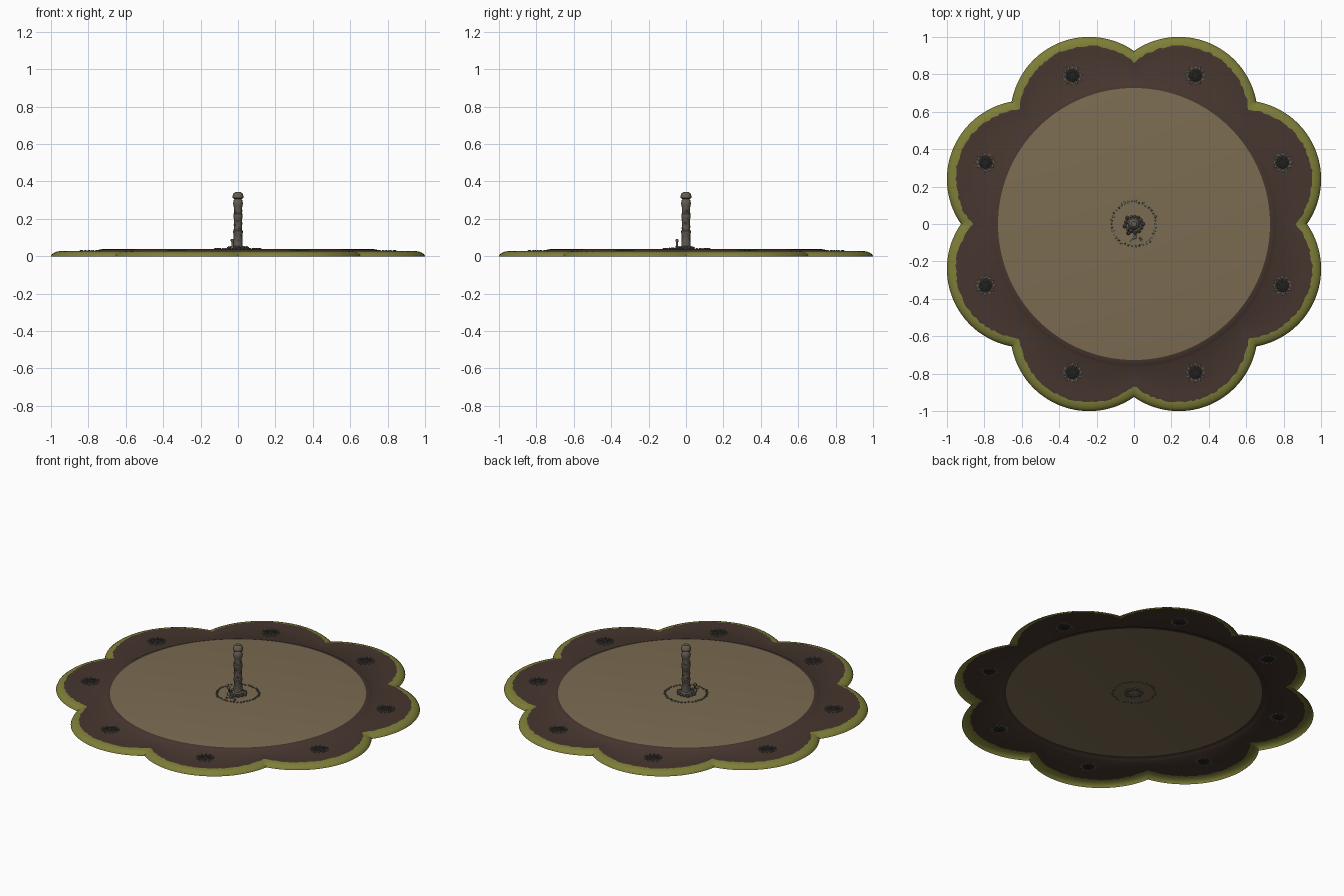
import bpy, bmesh, math, random
from mathutils import Matrix, Vector

random.seed(4)
cube = bpy.data.objects.get("Cube")
if cube:
    bpy.data.objects.remove(cube, do_unlink=True)


def material(name, r, g, b):
    m = bpy.data.materials.new(name)
    m.use_nodes = True
    m.diffuse_color = (r, g, b, 1)
    node = next(n for n in m.node_tree.nodes if n.type == 'BSDF_PRINCIPLED')
    node.inputs["Base Color"].default_value = (r, g, b, 1)
    node.inputs["Roughness"].default_value = 0.9
    return m


MOSS = material("moss green", 0.21, 0.21, 0.04)
SOIL = material("dark soil", 0.062, 0.037, 0.028)
SAND = material("sand", 0.2, 0.15, 0.085)
STONE = material("grey stone", 0.11, 0.118, 0.1)
PIT = material("pit black", 0.016, 0.015, 0.013)
PILLAR = material("weathered stone", 0.13, 0.11, 0.08)


def finish(bm, name, mats, angle=40):
    me = bpy.data.meshes.new(name)
    bm.to_mesh(me)
    bm.free()
    for m in mats:
        me.materials.append(m)
    ob = bpy.data.objects.new(name, me)
    bpy.context.collection.objects.link(ob)
    bpy.ops.object.select_all(action='DESELECT')
    ob.select_set(True)
    bpy.context.view_layer.objects.active = ob
    bpy.ops.object.shade_smooth_by_angle(angle=math.radians(angle))
    return ob


def loft(bm, rings, mats, close_top=True):
    """Bridge stacked rings of points; mats gives the slot of each band."""
    loops = [[bm.verts.new(p) for p in ring] for ring in rings]
    n = len(loops[0])
    for a, b, slot in zip(loops, loops[1:], mats):
        for i in range(n):
            j = (i + 1) % n
            bm.faces.new((a[i], a[j], b[j], b[i])).material_index = slot
    if close_top:
        bm.faces.new(loops[-1]).material_index = mats[-1]


def circle(radius, z, n):
    return [(radius * math.cos(math.tau * i / n), radius * math.sin(math.tau * i / n), z)
            for i in range(n)]


def stone(bm, pos, size, turn=0, slot=0, detail=1):
    """Squashed pebble; size is its half-extent on each axis."""
    mat = (Matrix.Translation(pos) @ Matrix.Rotation(turn, 4, 'Z')
           @ Matrix.Diagonal((*size, 1)))
    new = bmesh.ops.create_icosphere(bm, subdivisions=detail, radius=1, matrix=mat)
    for f in {f for v in new["verts"] for f in v.link_faces}:
        f.material_index = slot


# Scalloped island: one open shell, eight round lobes around a raised disc
N = 384
LOBE_DIST, LOBE_R = 0.627, 0.421


def scallop(inset, z, jitter=0):
    pts = []
    for i in range(N):
        a = math.tau * i / N
        phi = a % (math.pi / 4) - math.pi / 8
        r = LOBE_R - inset - random.uniform(0, jitter)
        rho = LOBE_DIST * math.cos(phi) + math.sqrt(r * r - (LOBE_DIST * math.sin(phi)) ** 2)
        pts.append((rho * math.cos(a), rho * math.sin(a), z))
    return pts


bm = bmesh.new()
loft(bm, [scallop(0, 0), scallop(0.004, 0.009), scallop(0.015, 0.018), scallop(0.03, 0.024),
          scallop(0.043, 0.027, 0.01), scallop(0.07, 0.027),
          circle(0.765, 0.025, N), circle(0.755, 0.031, N), circle(0.74, 0.036, N),
          circle(0.727, 0.038, N)],
     [0, 0, 0, 0, 1, 1, 1, 1, 1])
bm.faces.ensure_lookup_table()
bm.faces[-1].material_index = 2
finish(bm, "scalloped_island", [MOSS, SOIL, SAND])

# Stone rosettes, one on each lobe
bm = bmesh.new()
for k in range(8):
    a = math.pi / 8 + k * math.pi / 4
    centre = Vector((0.86 * math.cos(a), 0.86 * math.sin(a), 0.027))
    stone(bm, centre, (0.036, 0.036, 0.004), 0, 1, 2)
    for count, radius, size in ((12, 0.044, 0.009), (7, 0.022, 0.006)):
        for i in range(count):
            b = math.tau * i / count
            offset = Vector((radius * math.cos(b), radius * math.sin(b), 0.001))
            stone(bm, centre + offset, (size * 1.1, size * 0.75, 0.006), b)
finish(bm, "rosettes", [STONE, PIT])

# Pebble circle and the heap around the pillar foot
bm = bmesh.new()
for i in range(38):
    a = math.tau * i / 38
    s = random.uniform(0.006, 0.01)
    r = 0.12 + random.uniform(-0.004, 0.004)
    stone(bm, (r * math.cos(a), r * math.sin(a), 0.039), (s, s * 0.8, 0.006), a)
for i in range(13):
    a = math.tau * i / 13
    r = random.uniform(0.038, 0.052)
    s = random.uniform(0.009, 0.014)
    stone(bm, (r * math.cos(a), r * math.sin(a), 0.042), (s, s, s), a)
for i in range(7):
    stone(bm, (random.uniform(-0.04, 0.04), random.uniform(-0.09, -0.06), 0.041),
          (0.008, 0.007, 0.006), i)
finish(bm, "pebbles", [STONE])

# Pillar with knobbly shaft, collar and domed cap
profile = [(0.034, 0.034), (0.034, 0.05), (0.025, 0.056), (0.023, 0.12), (0.026, 0.125),
           (0.026, 0.135), (0.022, 0.14), (0.022, 0.2), (0.025, 0.205), (0.025, 0.225),
           (0.021, 0.23), (0.021, 0.258), (0.025, 0.27), (0.026, 0.285), (0.023, 0.3),
           (0.019, 0.306), (0.029, 0.312), (0.029, 0.322), (0.024, 0.336), (0.014, 0.344)]
bm = bmesh.new()
loft(bm, [circle(r, z, 20) for r, z in profile], [0] * len(profile))
finish(bm, "pillar", [PILLAR], 35)

# Stones set into the shaft
bm = bmesh.new()
for i in range(22):
    a = i * 2.4
    stone(bm, (0.02 * math.cos(a), 0.02 * math.sin(a), 0.065 + i * 0.0085),
          (0.006, 0.009, 0.007), a)
finish(bm, "shaft_stones", [STONE])

# Small upright lever beside the pillar
bm = bmesh.new()
lever = [(0.011, 0.036), (0.009, 0.05), (0.006, 0.056), (0.006, 0.076),
         (0.009, 0.081), (0.009, 0.088), (0.005, 0.093)]
loft(bm, [circle(r, z, 10) for r, z in lever], [0] * len(lever))
bmesh.ops.translate(bm, verts=bm.verts, vec=(-0.03, -0.048, 0))
finish(bm, "lever", [PILLAR])
